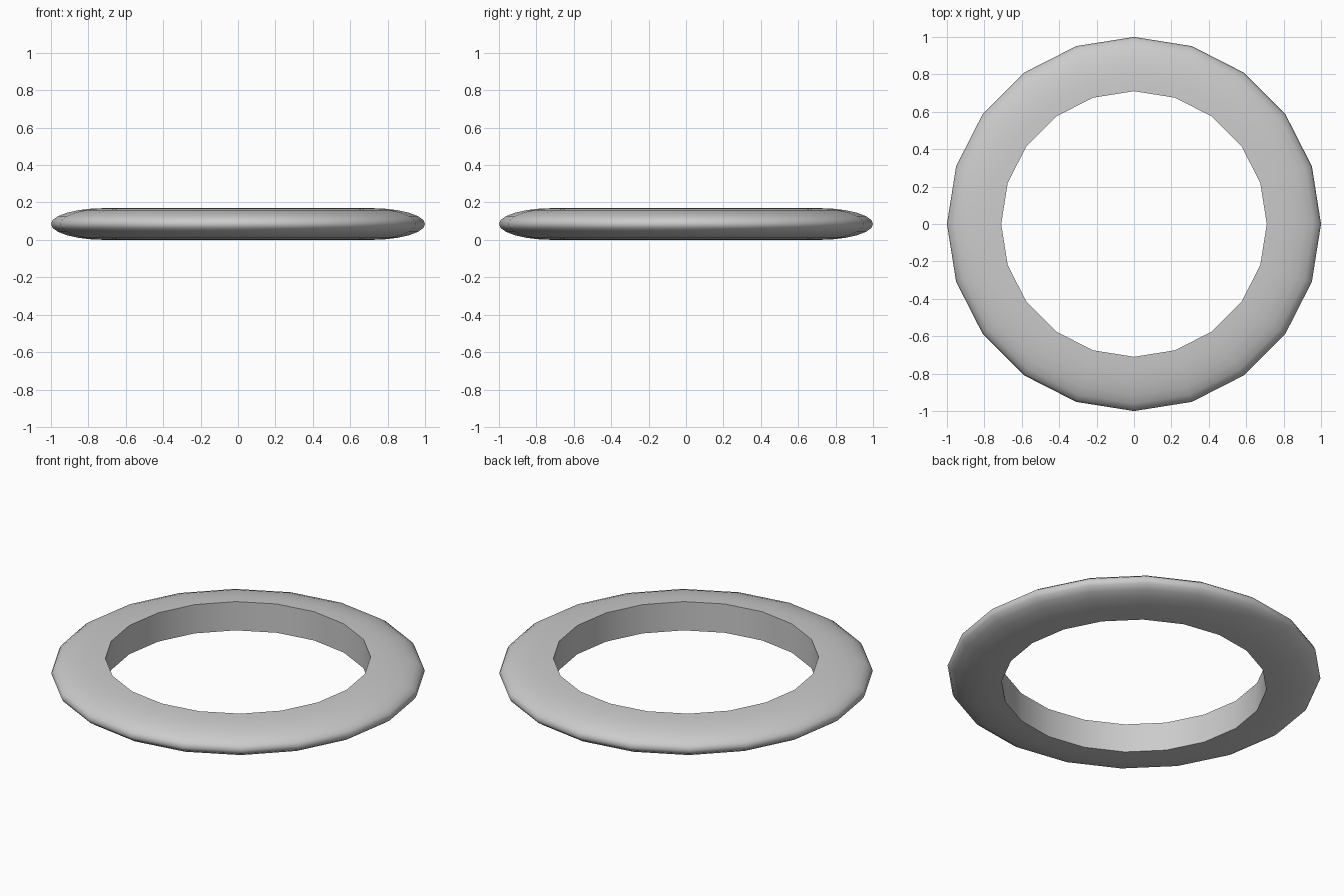
import bpy, bmesh, math

if "Cube" in bpy.data.objects:
    bpy.data.objects.remove(bpy.data.objects["Cube"])

SIDES = 20            # facets around the ring
ARC = 12              # segments over the rounded outer rim
R_IN, R_OUT, H = 0.71, 1.0, 0.17

# D-shaped cross-section: flat inner wall, half-ellipse outside
profile = []
for i in range(ARC + 1):
    t = -math.pi / 2 + math.pi * i / ARC
    profile.append((R_IN + (R_OUT - R_IN) * math.cos(t), H / 2 + H / 2 * math.sin(t)))

# Revolve the section around z
bm = bmesh.new()
rings = []
for s in range(SIDES):
    a = 2 * math.pi * s / SIDES
    rings.append([bm.verts.new((r * math.cos(a), r * math.sin(a), z)) for r, z in profile])
n = len(profile)
for s in range(SIDES):
    p, q = rings[s], rings[(s + 1) % SIDES]
    for i in range(n):
        j = (i + 1) % n
        bm.faces.new((p[i], q[i], q[j], p[j]))
bmesh.ops.recalc_face_normals(bm, faces=bm.faces)

mesh = bpy.data.meshes.new("ring")
bm.to_mesh(mesh)
bm.free()
ring = bpy.data.objects.new("ring", mesh)
bpy.context.collection.objects.link(ring)

# Smooth all but the inner rim corners
bpy.context.view_layer.objects.active = ring
ring.select_set(True)
bpy.ops.object.shade_smooth_by_angle(angle=math.radians(60))
